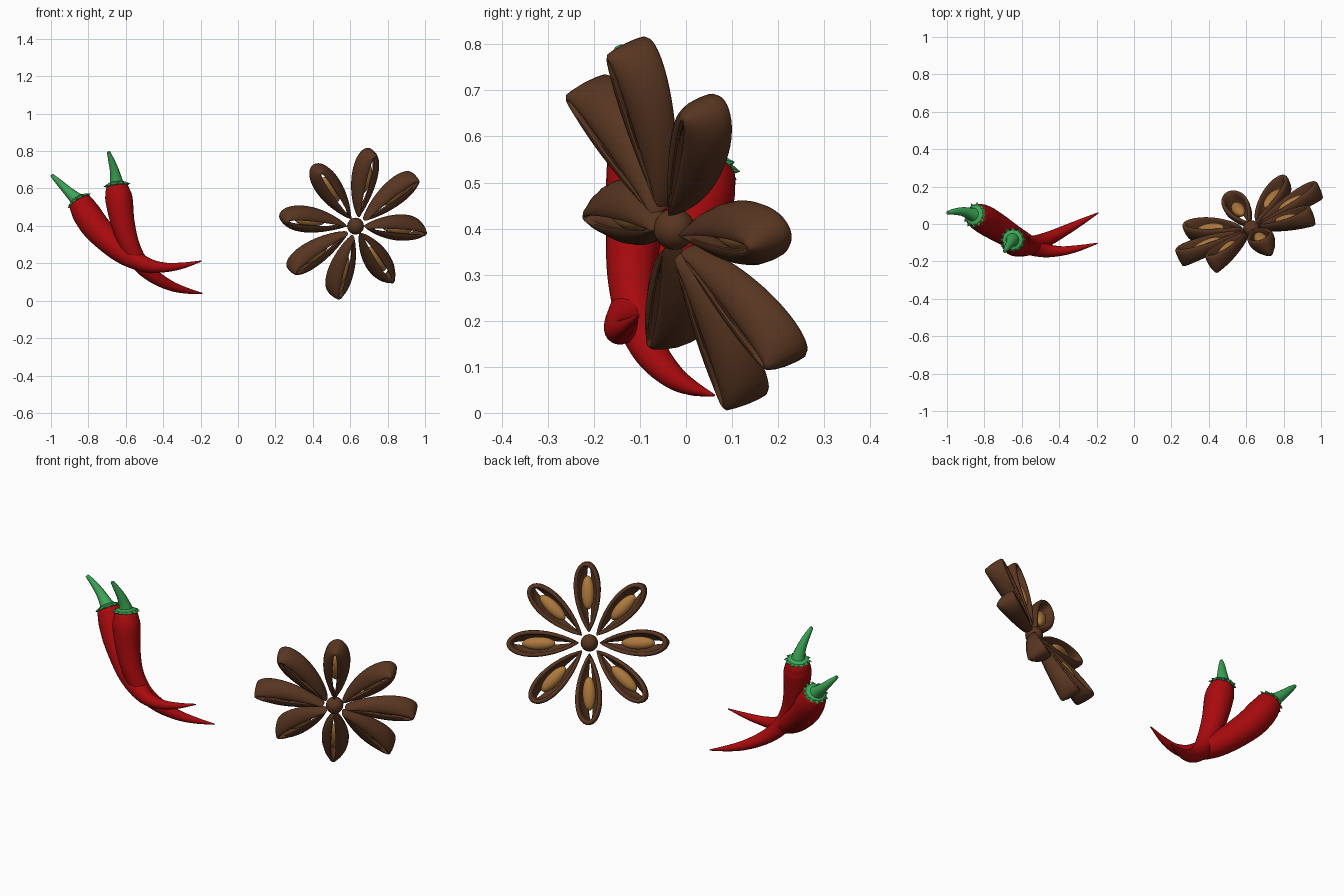
import bpy, bmesh, math
from mathutils import Vector, Matrix

if "Cube" in bpy.data.objects:
    bpy.data.objects.remove(bpy.data.objects["Cube"])


def material(name, rgb):
    m = bpy.data.materials.new(name)
    m.diffuse_color = (*rgb, 1)
    m.use_nodes = True
    m.node_tree.nodes["Principled BSDF"].inputs["Base Color"].default_value = m.diffuse_color
    return m


RED = material("chili red", (0.39, 0.003, 0.004))
GREEN = material("stem green", (0.046, 0.38, 0.095))
BROWN = material("pod brown", (0.098, 0.036, 0.015))
TAN = material("seed tan", (0.42, 0.19, 0.048))


def finish(bm, name, mat, angle=50):
    bmesh.ops.recalc_face_normals(bm, faces=bm.faces)
    me = bpy.data.meshes.new(name)
    bm.to_mesh(me)
    bm.free()
    me.materials.append(mat)
    ob = bpy.data.objects.new(name, me)
    bpy.context.collection.objects.link(ob)
    bpy.ops.object.select_all(action='DESELECT')
    ob.select_set(True)
    bpy.context.view_layer.objects.active = ob
    bpy.ops.object.shade_smooth_by_angle(angle=math.radians(angle))
    return ob


def catmull(pts, sub):
    """Smooth curve through (x, y, z, radius) points."""
    p = [Vector(q) for q in pts]
    p = [p[0] * 2 - p[1]] + p + [p[-1] * 2 - p[-2]]
    out = []
    for i in range(1, len(p) - 2):
        a, b, c, d = p[i - 1:i + 3]
        for k in range(sub):
            t = k / sub
            out.append(0.5 * (2 * b + (c - a) * t + (2 * a - 5 * b + 4 * c - d) * t * t
                              + (3 * b - a - 3 * c + d) * t ** 3))
    return out + [p[-2]]


def tube(name, pts, mat, sides=28, sub=6, shoulder=False):
    path = catmull(pts, sub)
    pos = [q.to_3d() for q in path]
    rad = [max(q[3], 0.002) for q in path]
    if shoulder:  # round off the first end
        p0, r0, t = pos[0], rad[0], (pos[0] - pos[1]).normalized()
        for deg in (25, 50, 70, 82):
            a = math.radians(deg)
            pos.insert(0, p0 + t * 0.035 * math.sin(a))
            rad.insert(0, r0 * (0.3 + 0.7 * math.cos(a)))
    bm = bmesh.new()
    rings, side = [], Vector((0, 1, 0))
    for i, (c, r) in enumerate(zip(pos, rad)):
        t = (pos[min(i + 1, len(pos) - 1)] - pos[max(i - 1, 0)]).normalized()
        side = (side - t * side.dot(t)).normalized()
        up = t.cross(side)
        rings.append([bm.verts.new(c + r * (side * math.cos(a) + up * math.sin(a)))
                      for a in (2 * math.pi * k / sides for k in range(sides))])
    for A, B in zip(rings, rings[1:]):
        for k in range(sides):
            j = (k + 1) % sides
            bm.faces.new((A[k], A[j], B[j], B[k]))
    bm.faces.new(rings[0])
    bm.faces.new(rings[-1])
    return finish(bm, name, mat)


def calyx(name, centre, axis, spikes=12):
    """Spiky little collar between chili and stem."""
    bm = bmesh.new()
    n = spikes * 2
    rings = []
    for r_in, r_out, h in ((0.035, 0.035, 0.012), (0.052, 0.056, 0.003),
                           (0.054, 0.073, -0.007), (0.05, 0.054, -0.013)):
        ring = []
        for k in range(n):
            a = 2 * math.pi * k / n
            r = r_out if k % 2 else r_in
            ring.append(bm.verts.new((r * math.cos(a), r * math.sin(a), h)))
        rings.append(ring)
    for A, B in zip(rings, rings[1:]):
        for k in range(n):
            j = (k + 1) % n
            bm.faces.new((A[k], A[j], B[j], B[k]))
    bm.faces.new(rings[0])
    bm.faces.new(rings[-1])
    ob = finish(bm, name, GREEN, 30)
    rot = Vector(axis).to_track_quat('Z', 'Y').to_matrix().to_4x4()
    ob.matrix_world = Matrix.Translation(centre) @ rot


# Chilies, stems and collars
tube("left_chili", [(-.838, .042, .515, .067), (-.806, .027, .46, .076), (-.744, -.01, .376, .075),
                    (-.62, -.085, .262, .062), (-.5, -.135, .195, .042), (-.4, -.145, .178, .027),
                    (-.3, -.13, .187, .017), (-.195, -.103, .212, .003)], RED, shoulder=True)
tube("left_stem", [(-.849, .046, .53, .042), (-.879, .056, .557, .032), (-.917, .066, .593, .024),
                   (-.96, .066, .636, .017), (-.997, .06, .672, .009)], GREEN, 16)
calyx("left_collar", (-.853, .048, .540), (-.5, .2, .8))

tube("right_chili", [(-.645, -.088, .592, .064), (-.636, -.098, .54, .073), (-.617, -.11, .42, .064),
                     (-.58, -.118, .30, .053), (-.525, -.105, .2, .045), (-.45, -.075, .13, .037),
                     (-.36, -.03, .08, .027), (-.28, .012, .055, .017), (-.19, .06, .038, .003)],
     RED, shoulder=True)
tube("right_stem", [(-.648, -.085, .612, .042), (-.652, -.09, .65, .032), (-.662, -.105, .70, .024),
                    (-.677, -.125, .75, .017), (-.692, -.147, .795, .009)], GREEN, 16)
calyx("right_collar", (-.648, -.085, .624), (-.12, .12, 1))

# Star of eight pods: local x outward, z along the star's axis (open side)
axis = Vector((-.378, .845, .375)).normalized()
out = Vector((.10, -.133, .40))
out = (out - axis * out.dot(axis)).normalized()
across = axis.cross(out)
frame = Matrix((out, across, axis)).transposed().to_4x4()
frame = Matrix.Translation((.617, 0, .41)) @ frame


def pod(name):
    """Two-shelled bowl: wide open at the back, narrow slit at the front."""
    bm = bmesh.new()
    rings, n = [], 48
    # wall section: (length inset, width fraction, 0 front .. 1 back)
    section = ((.014, .27, 0), (.005, .50, .06), (.002, .80, .24), (0, .96, .48), (0, 1, .75),
               (.002, .98, .93), (.009, .90, 1), (.018, .76, 1), (.025, .69, .93),
               (.026, .68, .65), (.026, .58, .4), (.026, .34, .19), (.024, .17, .09),
               (.020, .18, .02))
    for k in range(n):
        th = 2 * math.pi * k / n
        s = (1 - math.cos(th)) / 2
        half = .076 * math.sin(th) * 1.12 * s ** 0.35
        lo, hi = -.054, -.010 + .064 * s ** 0.8
        ring = []
        for inset, w, g in section:
            a, b = .055 + inset * 1.4, .424 - inset
            ring.append(bm.verts.new((a + (b - a) * s, half * w, lo + (hi - lo) * g)))
        rings.append(ring)
    m = len(section)
    for k in range(n):
        A, B = rings[k], rings[(k + 1) % n]
        for s in range(m):
            t = (s + 1) % m
            bm.faces.new((A[s], A[t], B[t], B[s]))
    return finish(bm, name, BROWN, 60)


def ball(name, mat, size, at):
    bm = bmesh.new()
    bmesh.ops.create_uvsphere(bm, u_segments=24, v_segments=14, radius=1)
    bmesh.ops.scale(bm, vec=size, verts=bm.verts)
    bmesh.ops.translate(bm, vec=at, verts=bm.verts)
    return finish(bm, name, mat, 80)


for k in range(8):
    turn = frame @ Matrix.Rotation(k * math.pi / 4, 4, 'Z')
    pod(f"pod_{k + 1}").matrix_world = turn
    ball(f"seed_{k + 1}", TAN, (.088, .034, .030), (.262, 0, -.003)).matrix_world = turn
ball("star_hub", BROWN, (.045, .045, .045), (0, 0, -.03)).matrix_world = frame
